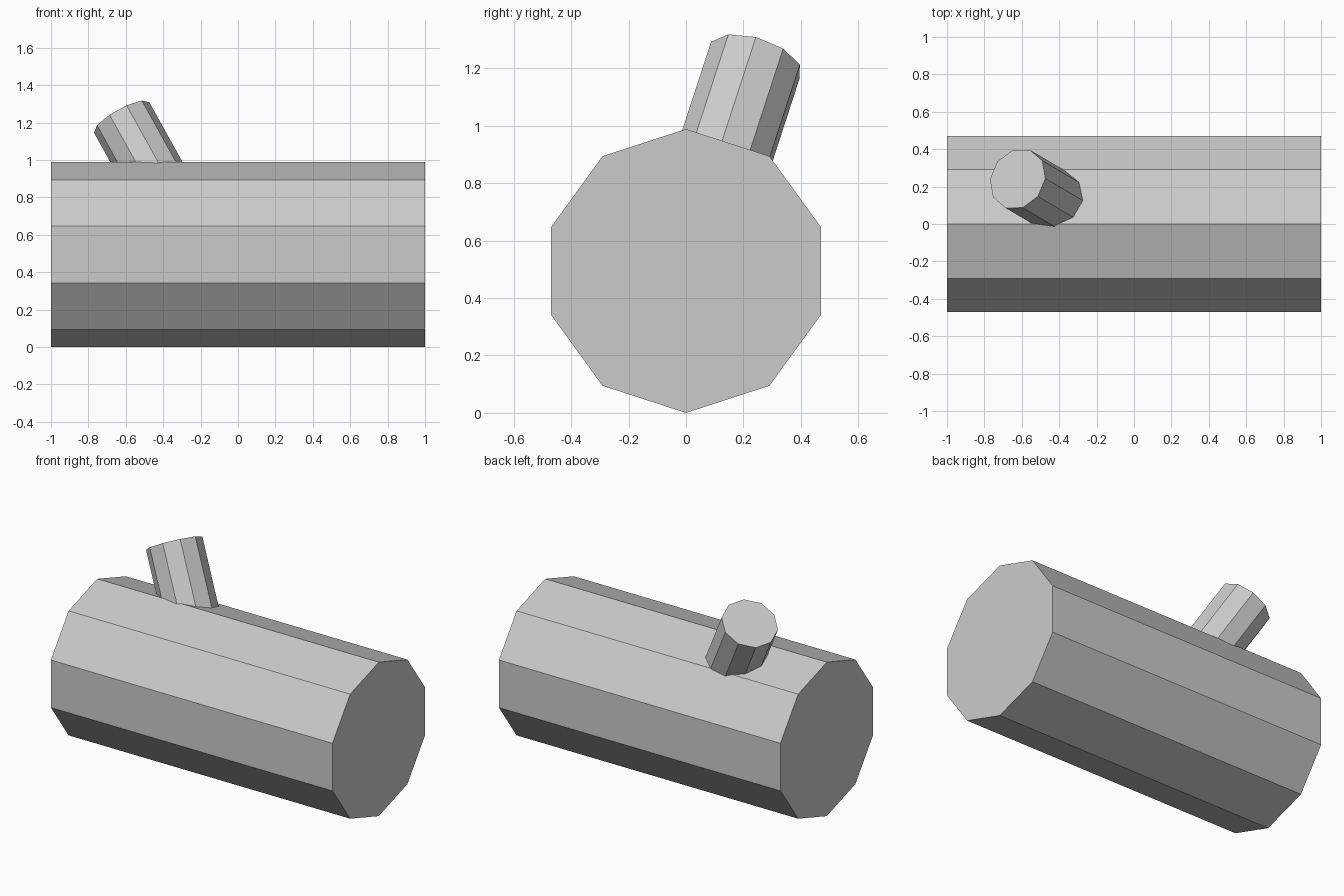
import bpy
import bmesh
from math import cos, sin, tau
from mathutils import Vector

if "Cube" in bpy.data.objects:
    bpy.data.objects.remove(bpy.data.objects["Cube"])


def prism(name, start, end, radius, spoke, sides=10):
    """Flat-faced capped prism from start to end, one corner pointing along spoke."""
    start, end = Vector(start), Vector(end)
    axis = (end - start).normalized()
    u = Vector(spoke)
    u = (u - axis * u.dot(axis)).normalized()
    v = axis.cross(u)
    bm = bmesh.new()
    rings = []
    for centre in (start, end):
        rings.append([bm.verts.new(centre + radius * (u * cos(tau * i / sides) + v * sin(tau * i / sides)))
                      for i in range(sides)])
    for i in range(sides):
        j = (i + 1) % sides
        bm.faces.new((rings[0][i], rings[0][j], rings[1][j], rings[1][i]))
    bm.faces.new(rings[0][::-1])
    bm.faces.new(rings[1])
    bmesh.ops.recalc_face_normals(bm, faces=bm.faces)
    mesh = bpy.data.meshes.new(name)
    bm.to_mesh(mesh)
    bm.free()
    obj = bpy.data.objects.new(name, mesh)
    bpy.context.collection.objects.link(obj)
    return obj


# Main log lying along x, corner upwards
R = 0.494
prism("log_trunk", (-1, 0, R), (1, 0, R), R, (0, 0, 1))

# Cut branch stub, leaning left and back, base sunk into the log
tip = Vector((-0.622, 0.241, 1.227))
lean = Vector((-0.555, 0.326, 1)).normalized()
prism("branch_stub", tip - lean * 0.5, tip, 0.169, (0.1475, 0.0025, 0.0815))
